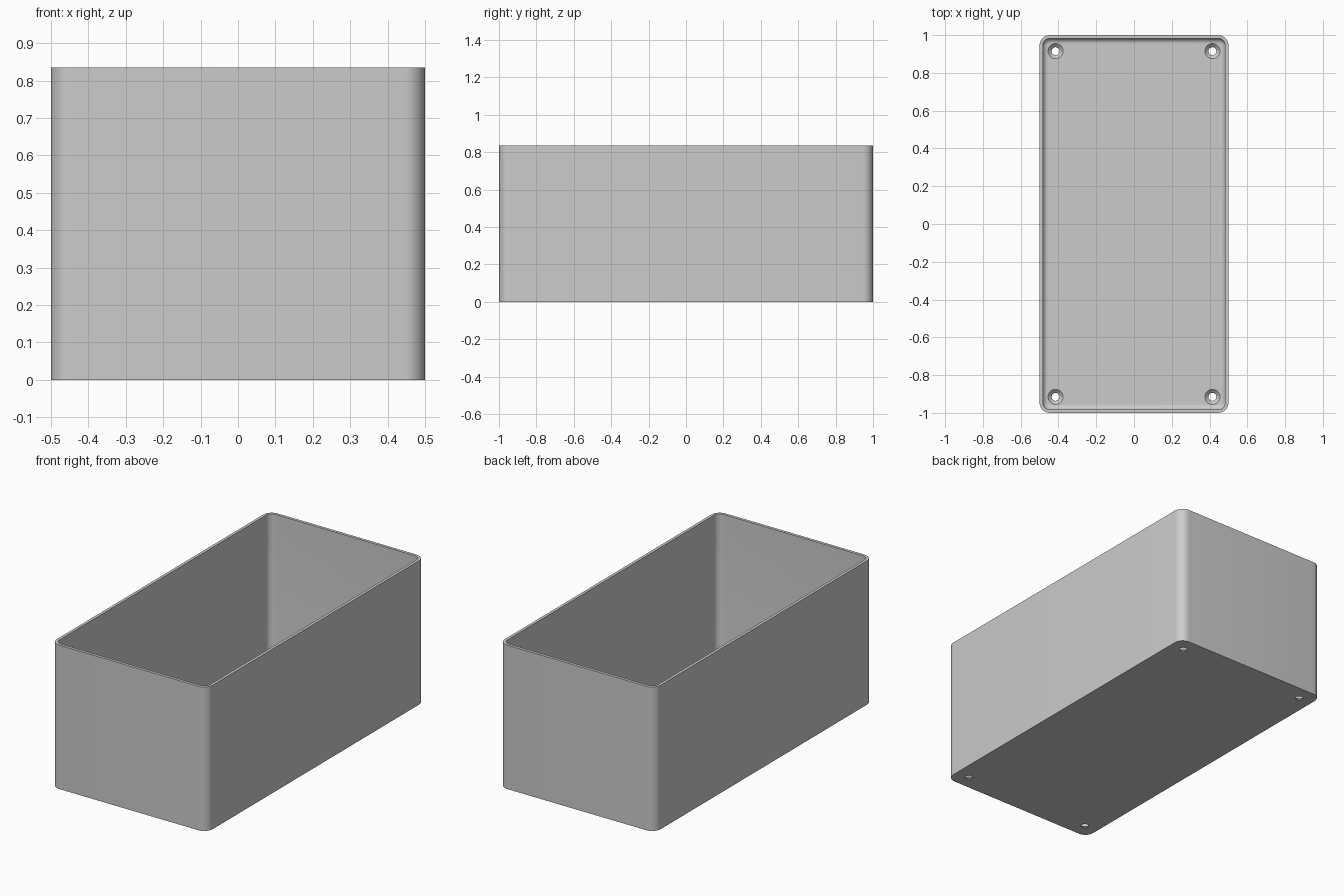
import bpy, bmesh, math

if "Cube" in bpy.data.objects:
    bpy.data.objects.remove(bpy.data.objects["Cube"])

HX, HY, H = 0.5, 1.0, 0.835      # half width, half depth, height
R, WALL, FLOOR, FILLET = 0.055, 0.017, 0.022, 0.028
SEG = 10                          # segments per rounded corner

grey = bpy.data.materials.new("grey plastic")
grey.diffuse_color = (0.6, 0.6, 0.6, 1)
grey.use_nodes = True
grey.node_tree.nodes["Principled BSDF"].inputs["Base Color"].default_value = grey.diffuse_color


def ring(bm, inset, z):
    """Rounded rectangle loop, offset inward from the outer outline."""
    r, verts = R - inset, []
    for k, (sx, sy) in enumerate([(1, 1), (-1, 1), (-1, -1), (1, -1)]):
        for i in range(SEG + 1):
            a = math.pi / 2 * (k + i / SEG)
            verts.append(bm.verts.new((sx * (HX - R) + r * math.cos(a),
                                       sy * (HY - R) + r * math.sin(a), z)))
    return verts


def make_object(name, bm):
    bmesh.ops.recalc_face_normals(bm, faces=bm.faces[:])
    mesh = bpy.data.meshes.new(name)
    bm.to_mesh(mesh)
    bm.free()
    mesh.materials.append(grey)
    obj = bpy.data.objects.new(name, mesh)
    bpy.context.collection.objects.link(obj)
    return obj


# Open box: outer wall, rim, inner wall, floor fillet
profile = [(0, 0), (0, H), (WALL, H)]
for i in range(9):
    a = math.pi / 2 * i / 8
    profile.append((WALL + FILLET * (1 - math.cos(a)),
                    FLOOR + FILLET * (1 - math.sin(a))))
bm = bmesh.new()
loops = [ring(bm, inset, z) for inset, z in profile]
for lo, hi in zip(loops, loops[1:]):
    for i in range(len(lo)):
        j = (i + 1) % len(lo)
        bm.faces.new((lo[i], lo[j], hi[j], hi[i]))
bm.faces.new(loops[0])
bm.faces.new(loops[-1])
box = make_object("open_box", bm)

# Countersunk screw holes in the floor corners
bm = bmesh.new()
N = 32
hole = [(0.021, -0.05), (0.021, 0.004), (0.04, FLOOR), (0.04, FLOOR + 0.01)]
for sx in (-1, 1):
    for sy in (-1, 1):
        rows = [[bm.verts.new((sx * 0.415 + r * math.cos(2 * math.pi * i / N),
                               sy * 0.915 + r * math.sin(2 * math.pi * i / N), z))
                 for i in range(N)] for r, z in hole]
        for lo, hi in zip(rows, rows[1:]):
            for i in range(N):
                j = (i + 1) % N
                bm.faces.new((lo[i], lo[j], hi[j], hi[i]))
        bm.faces.new(rows[0])
        bm.faces.new(rows[-1])
cutter = make_object("screw_hole_cutter", bm)
cutter.hide_render = True

cut = box.modifiers.new("screw holes", 'BOOLEAN')
cut.operation, cut.solver, cut.object = 'DIFFERENCE', 'EXACT', cutter
bpy.context.view_layer.objects.active = box
box.select_set(True)
bpy.ops.object.modifier_apply(modifier=cut.name)
bpy.data.objects.remove(cutter)
bpy.ops.object.shade_smooth_by_angle(angle=math.radians(30))
